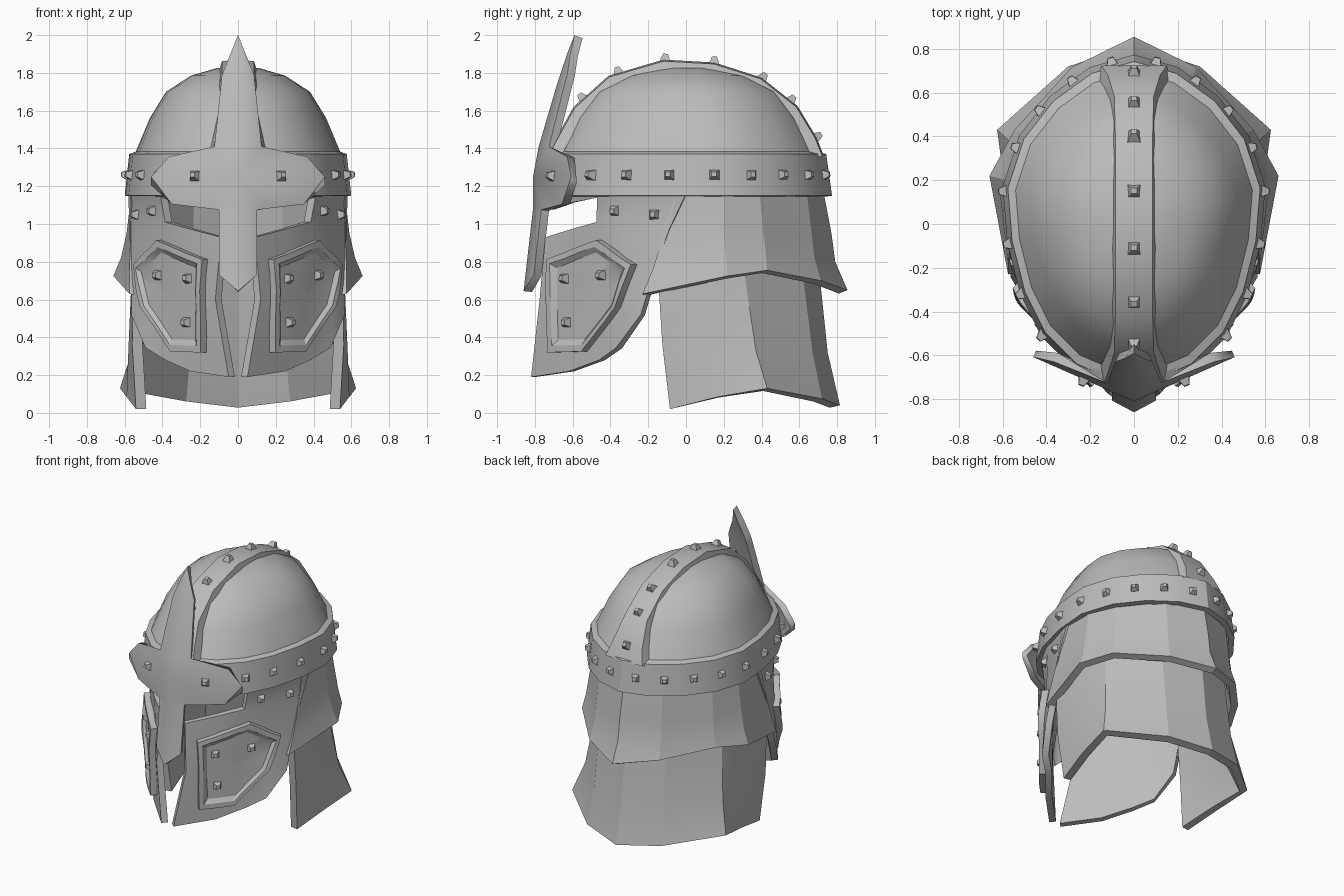
import bpy, bmesh, math
from mathutils import Vector, Matrix
from mathutils.bvhtree import BVHTree

if "Cube" in bpy.data.objects:
    bpy.data.objects.remove(bpy.data.objects["Cube"])

steel = bpy.data.materials.new("steel grey")
steel.diffuse_color = (0.5, 0.5, 0.5, 1)
steel.use_nodes = True
steel.node_tree.nodes["Principled BSDF"].inputs["Base Color"].default_value = steel.diffuse_color


def finish(bm, name, thick=0.0, mirror=True, angle=30):
    """Turn a bmesh into an object: mirror it, thicken it inwards, shade it."""
    me = bpy.data.meshes.new(name)
    bm.to_mesh(me)
    bm.free()
    ob = bpy.data.objects.new(name, me)
    bpy.context.collection.objects.link(ob)
    me.materials.append(steel)
    if mirror:
        m = ob.modifiers.new("mirror", 'MIRROR')
        m.use_clip = True
        m.merge_threshold = 0.002
    if thick:
        s = ob.modifiers.new("thickness", 'SOLIDIFY')
        s.thickness = thick
        s.offset = -1
    bpy.ops.object.select_all(action='DESELECT')
    ob.select_set(True)
    bpy.context.view_layer.objects.active = ob
    bpy.ops.object.convert(target='MESH')
    bpy.ops.object.shade_smooth_by_angle(angle=math.radians(angle))
    return ob


def face_out(bm):
    """Make an open sheet face away from the vertical axis."""
    bm.normal_update()
    total = 0
    for f in bm.faces:
        d = f.calc_center_median()
        total += f.normal.dot(Vector((d.x, d.y, 0))) * f.calc_area()
    if total < 0:
        bmesh.ops.reverse_faces(bm, faces=bm.faces[:])
    bm.normal_update()


def sheet(columns, skip=lambda i, j: False):
    """Grid of quads from columns of points."""
    bm = bmesh.new()
    vs = [[bm.verts.new(p) for p in c] for c in columns]
    for i in range(len(vs) - 1):
        for j in range(len(vs[0]) - 1):
            if not skip(i, j):
                bm.faces.new((vs[i][j], vs[i + 1][j], vs[i + 1][j + 1], vs[i][j + 1]))
    bmesh.ops.delete(bm, geom=[v for v in bm.verts if not v.link_faces], context='VERTS')
    bmesh.ops.remove_doubles(bm, verts=bm.verts[:], dist=0.0005)
    face_out(bm)
    return bm


def rivets(name, tree, points, mirror=True, lift=0.0):
    """Small square studs sitting on a surface."""
    bm = bmesh.new()
    for p in points:
        loc, nor, _, _ = tree.find_nearest(Vector(p))
        if not mirror:
            nor = Vector((0, nor.y, nor.z)).normalized()
        side = Vector((1, 0, 0)) if not mirror else Vector((0, 0, 1)).cross(nor).normalized()
        rot = Matrix((side, nor.cross(side), nor)).transposed().to_4x4()
        mat = Matrix.Translation(loc + nor * (0.01 + lift)) @ rot @ Matrix.Rotation(math.pi / 4, 4, 'Z')
        bmesh.ops.create_cone(bm, cap_ends=True, segments=4, radius1=0.042,
                              radius2=0.018, depth=0.044, matrix=mat)
    finish(bm, name, mirror=mirror)


# Half plan of the brow band, back to front
plan = [(0, .767), (.2, .71), (.38, .58), (.52, .4), (.595, .17), (.575, -.08),
        (.515, -.32), (.42, -.51), (.27, -.66), (0, -.775)]

# Brow band with a lip that slopes in to the dome
bm = sheet([[(x * s, y * s, z) for s, z in ((.9, 1.385), (.968, 1.37), (1.008, 1.15))] for x, y in plan])
band_tree = BVHTree.FromBMesh(bm)
finish(bm, "brow_band", 0.04)
rivets("band_rivets", band_tree,
       [(x, y, 1.26) for x, y in ((.1, .73), (.28, .65), (.42, .51), (.54, .35), (.59, .15),
                                  (.57, -.09), (.515, -.32), (.42, -.51))])

# Dome shell
rings = [(.925, 1.36), (.785, 1.56), (.64, 1.70), (.42, 1.785), (.19, 1.825), (0, 1.835)]
bm = sheet([[(x * s, y * s, z) for s, z in rings] for x, y in plan])
finish(bm, "dome", 0.03, angle=45)

# Raised crest strip over the dome: y, z, half width
crest = [(-.735, 1.36, .14), (-.69, 1.45, .12), (-.595, 1.62, .09), (-.41, 1.785, .085),
         (-.12, 1.87, .085), (.15, 1.855, .085), (.4, 1.775, .085), (.59, 1.625, .09),
         (.69, 1.46, .12), (.73, 1.36, .15)]
cols = []
for y, z, w in crest:
    n = Vector((0, y, z - 1.25)).normalized()
    p = Vector((0, y, z))
    cols.append([p, p - n * .008 + Vector((w, 0, 0)), p - n * .07 + Vector((w + .018, 0, 0))])
bm = sheet(cols)
crest_tree = BVHTree.FromBMesh(bm)
finish(bm, "dome_crest")
rivets("crest_rivets", crest_tree,
       [(0, -.55, 1.67), (0, -.36, 1.81), (0, -.11, 1.88), (0, .15, 1.87), (0, .41, 1.78),
        (0, .56, 1.66), (0, .69, 1.46)], mirror=False)

# Cross-shaped nose guard: half outline, cut at the bends, then folded back
outline = [(0, 2.0), (.085, 1.79), (.125, 1.41), (.365, 1.357), (.46, 1.25), (.35, 1.105),
           (.1, 1.075), (.1, .73), (0, .645)]
bends = [(.645, -.86), (1.08, -.81), (1.25, -.81), (1.41, -.78), (1.75, -.68), (1.9, -.63), (2.0, -.59)]


def fold(z):
    for (z0, y0), (z1, y1) in zip(bends, bends[1:]):
        if z <= z1 + 1e-4:
            return y0 + (y1 - y0) * (z - z0) / (z1 - z0)
    return bends[-1][1]


bm = bmesh.new()
bm.faces.new([bm.verts.new((x, 0, z)) for x, z in outline])
for z, _ in bends[1:-1]:
    bmesh.ops.bisect_plane(bm, geom=bm.verts[:] + bm.edges[:] + bm.faces[:],
                           plane_co=(0, 0, z), plane_no=(0, 0, 1))
for v in bm.verts:
    v.co.y = fold(v.co.z) + .44 * v.co.x
bmesh.ops.triangulate(bm, faces=[f for f in bm.faces if len(f.verts) > 4])
face_out(bm)
guard_tree = BVHTree.FromBMesh(bm)
finish(bm, "nose_guard", 0.045, angle=60)
rivets("guard_rivets", guard_tree, [(.23, -.71, 1.255)])

# Face plate with eye opening: columns from the nose to the ear, bottom to top
face = [
    [(.05, -.82, .19), (.12, -.775, .60), (.09, -.745, .93), (.09, -.735, 1.075), (.09, -.73, 1.16)],
    [(.25, -.62, .22), (.28, -.585, .62), (.26, -.60, .975), (.26, -.62, 1.11), (.26, -.63, 1.16)],
    [(.385, -.46, .28), (.42, -.405, .65), (.385, -.475, 1.01), (.41, -.47, 1.14), (.41, -.48, 1.16)],
    [(.49, -.37, .345), (.51, -.31, .70), (.485, -.32, 1.02), (.49, -.32, 1.14), (.50, -.32, 1.16)],
    [(.565, -.24, .52), (.565, -.19, .68), (.575, -.09, .97), (.58, -.01, 1.14), (.58, 0, 1.16)]]
bm = sheet(face, skip=lambda i, j: j == 2 and i < 2)
face_tree = BVHTree.FromBMesh(bm)
finish(bm, "face_plate", 0.045)
rivets("temple_rivets", face_tree, [(.455, -.38, 1.07), (.54, -.17, 1.05)])

# Raised cheek panel with a rim, laid onto the face plate
corners = [Vector(p) for p in ((.145, -.69, .81), (.38, -.43, .915), (.525, -.26, .785),
                               (.485, -.34, .56), (.325, -.52, .325), (.185, -.72, .32))]
loop = []
for a, b in zip(corners, corners[1:] + corners[:1]):
    loop += [a, a.lerp(b, .33), a.lerp(b, .67)]
mid = sum(corners, Vector()) / 6
out = Vector((.68, -.73, 0)).normalized()
levels = [(1, -.02), (1, .045), (.88, .045), (.78, .025), (.45, .025), (.02, .025)]
cols = []
for p in loop + loop[:1]:
    cols.append([face_tree.find_nearest(mid.lerp(p, s))[0] + out * h for s, h in levels])
bm = sheet(cols)
bmesh.ops.holes_fill(bm, edges=[e for e in bm.edges if e.is_boundary
                                and (e.verts[0].co - mid).length < .12], sides=0)
finish(bm, "cheek_panel")
rivets("cheek_rivets", face_tree, [(.40, -.43, .73), (.24, -.62, .71), (.26, -.62, .48)], lift=.025)

# Neck guard, two overlapping plates: columns from the back ridge forward, top to bottom
upper = [
    [(0, .73, 1.16), (0, .77, .95), (0, .79, .80), (0, .855, .65)],
    [(.26, .64, 1.16), (.265, .665, .95), (.27, .68, .82), (.285, .715, .70)],
    [(.485, .39, 1.16), (.51, .41, .95), (.52, .42, .86), (.545, .43, .755)],
    [(.565, .2, 1.16), (.59, .2, .95), (.62, .21, .82), (.66, .22, .725)],
    [(.565, -.06, 1.16), (.57, -.13, .90), (.575, -.18, .75), (.575, -.23, .63)]]
lower = [
    [(0, .70, .80), (0, .75, .32), (0, .815, .04)],
    [(.27, .61, .80), (.28, .67, .32), (.30, .72, .075)],
    [(.50, .30, .80), (.56, .37, .33), (.625, .43, .13)],
    [(.56, .1, .80), (.58, .12, .34), (.59, .17, .085)],
    [(.555, -.15, .75), (.56, -.125, .36), (.54, -.085, .02)]]
finish(sheet(upper), "upper_neck_plate", 0.05, angle=20)
finish(sheet(lower), "lower_neck_plate", 0.055, angle=20)
